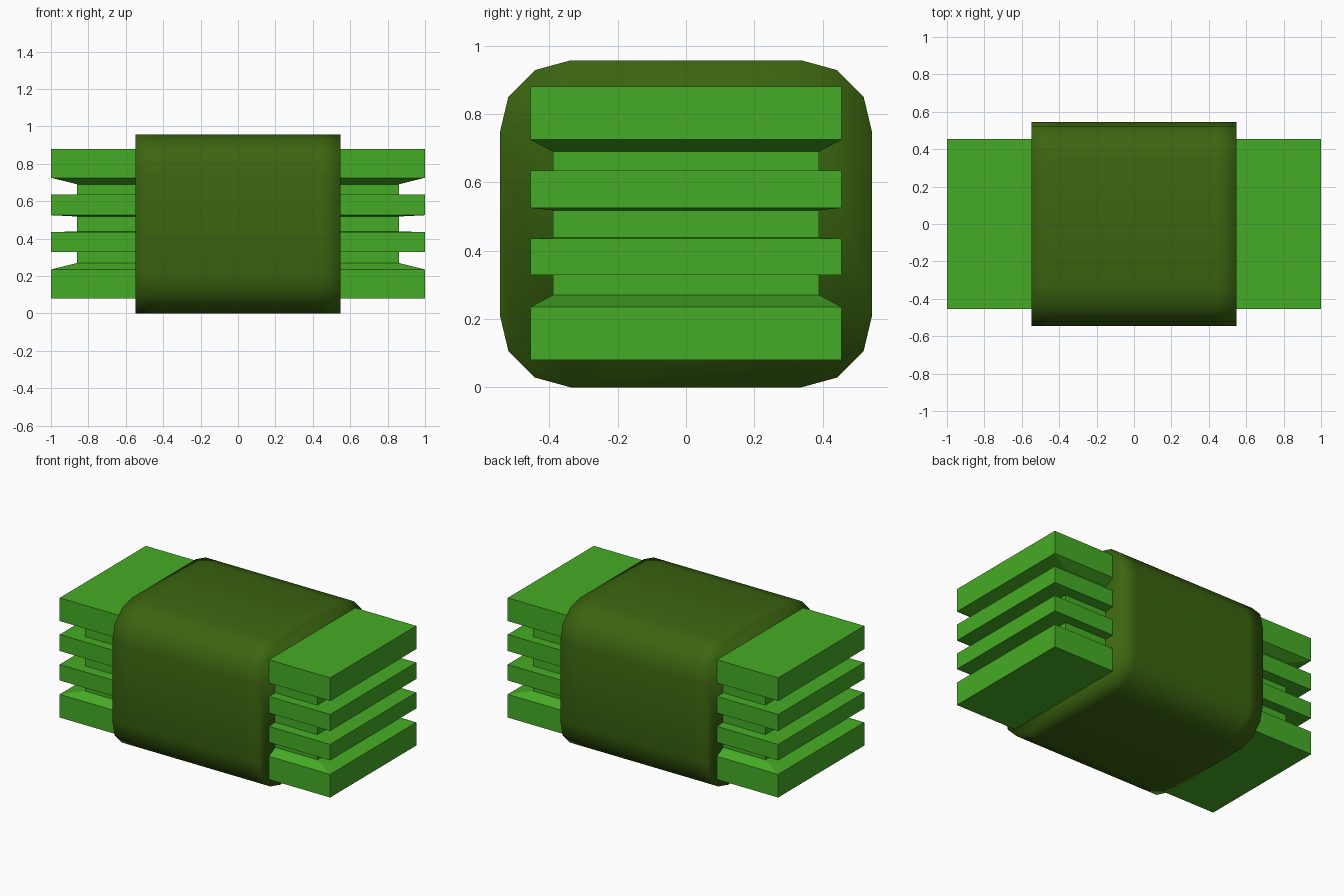
import bpy
import bmesh

cube = bpy.data.objects.get("Cube")
if cube:
    bpy.data.objects.remove(cube, do_unlink=True)


def make_material(name, rgb):
    mat = bpy.data.materials.new(name)
    mat.use_nodes = True
    mat.diffuse_color = (*rgb, 1)
    mat.node_tree.nodes["Principled BSDF"].inputs["Base Color"].default_value = (*rgb, 1)
    return mat


def loft(name, rings, mat, smooth=False):
    """Skin a list of equal-length closed rings and cap both ends."""
    bm = bmesh.new()
    loops = [[bm.verts.new(p) for p in ring] for ring in rings]
    count = len(loops[0])
    for a, b in zip(loops, loops[1:]):
        for i in range(count):
            j = (i + 1) % count
            bm.faces.new((a[i], a[j], b[j], b[i]))
    bm.faces.new(loops[0][::-1])
    bm.faces.new(loops[-1])
    bmesh.ops.recalc_face_normals(bm, faces=bm.faces)
    for face in bm.faces:
        face.smooth = smooth
    mesh = bpy.data.meshes.new(name)
    bm.to_mesh(mesh)
    bm.free()
    mesh.materials.append(mat)
    obj = bpy.data.objects.new(name, mesh)
    bpy.context.collection.objects.link(obj)
    return obj


light_green = make_material("light green", (0.06, 0.41, 0.018))
dark_green = make_material("dark green", (0.044, 0.13, 0.005))

# Grooved core: wide slabs separated by recessed grooves
WIDE, NARROW = (1.0, 0.455), (0.86, 0.39)
levels = [
    (0.08, WIDE), (0.235, WIDE), (0.27, NARROW), (0.328, NARROW),
    (0.328, WIDE), (0.435, WIDE), (0.438, NARROW), (0.518, NARROW),
    (0.525, WIDE), (0.635, WIDE), (0.635, NARROW), (0.69, NARROW),
    (0.725, WIDE), (0.88, WIDE),
]
core_rings = [
    [(sx * x, sy * y, z) for sx, sy in ((-1, -1), (1, -1), (1, 1), (-1, 1))]
    for z, (x, y) in levels
]
loft("grooved_core", core_rings, light_green)

# Rounded band wrapped around the middle of the core
MID = 0.4785
corner = [(0.545, 0.267), (0.52, 0.372), (0.442, 0.45), (0.338, MID)]
outline = (
    corner
    + [(-y, z) for y, z in reversed(corner)]
    + [(-y, -z) for y, z in corner]
    + [(y, -z) for y, z in reversed(corner)]
)
band_rings = [[(x, y, z + MID) for y, z in outline] for x in (-0.548, -0.44, 0.44, 0.548)]
loft("middle_band", band_rings, dark_green, smooth=True)
